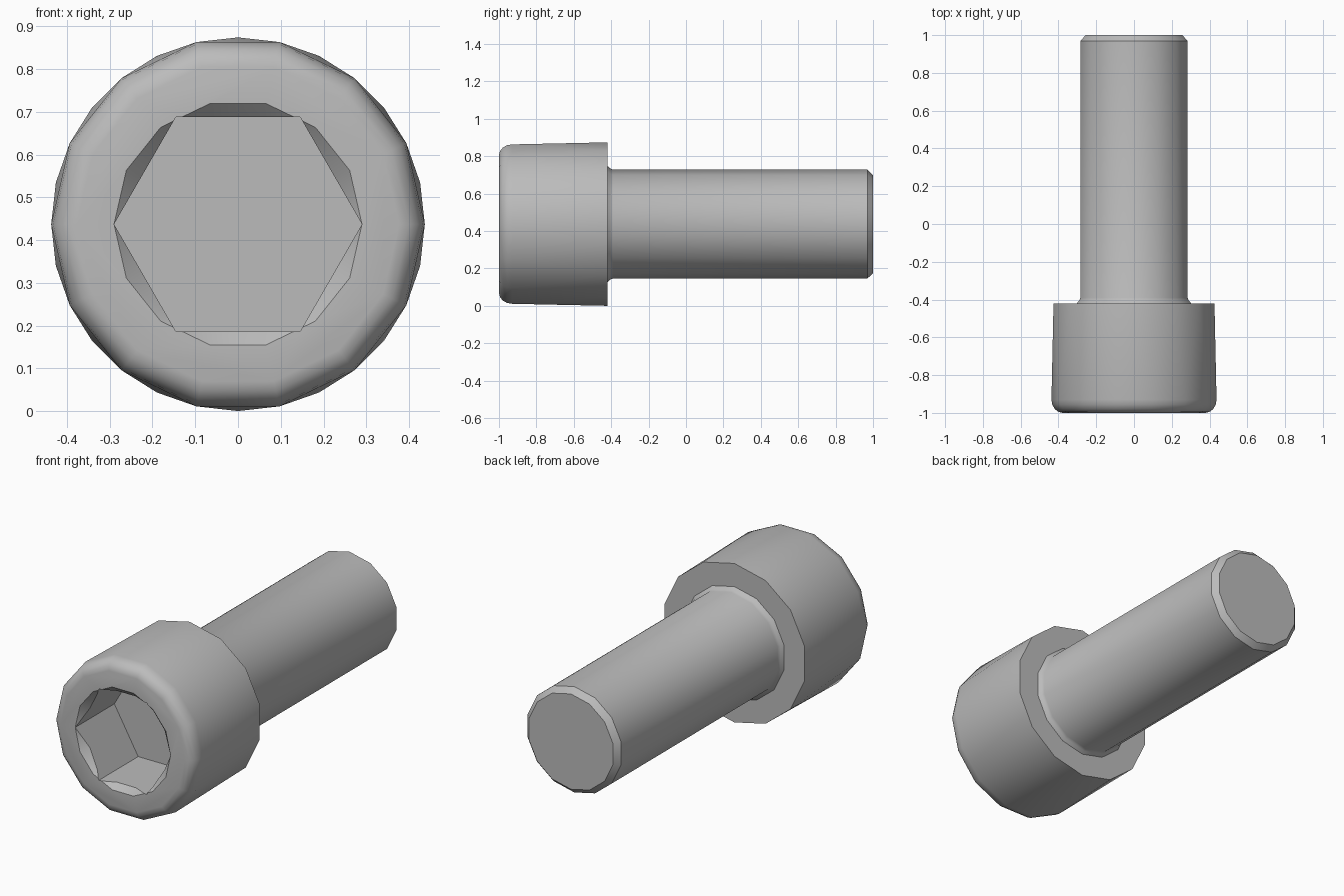
import bpy, bmesh, math

SIDES = 14
R = 0.437            # head radius, also the height of the axis
STEP = math.tau / SIDES

if "Cube" in bpy.data.objects:
    bpy.data.objects.remove(bpy.data.objects["Cube"])

steel = bpy.data.materials.new("grey steel")
steel.use_nodes = True
GREY = (0.5, 0.5, 0.5, 1)
steel.diffuse_color = GREY
steel.node_tree.nodes["Principled BSDF"].inputs["Base Color"].default_value = GREY


def turned(name, profile, sides=SIDES):
    """Solid turned about the y axis; profile is (y, radius, twist in half steps)."""
    bm = bmesh.new()
    step = math.tau / sides
    rings = []
    for y, r, twist in profile:
        angles = [math.pi / 2 + (k + twist / 2) * step for k in range(sides)]
        rings.append([bm.verts.new((r * math.cos(a), y, R + r * math.sin(a))) for a in angles])
    for (a, b), (p, q) in zip(zip(rings, rings[1:]), zip(profile, profile[1:])):
        for k in range(sides):
            n = (k + 1) % sides
            if p[2] == q[2]:
                bm.faces.new((a[k], a[n], b[n], b[k]))
            else:            # half-step twist: alternate triangles
                bm.faces.new((a[k], a[n], b[k]))
                bm.faces.new((a[n], b[n], b[k]))
    bm.faces.new(rings[0])
    bm.faces.new(rings[-1])
    bmesh.ops.recalc_face_normals(bm, faces=bm.faces)
    mesh = bpy.data.meshes.new(name)
    bm.to_mesh(mesh)
    bm.free()
    mesh.materials.append(steel)
    ob = bpy.data.objects.new(name, mesh)
    bpy.context.collection.objects.link(ob)
    return ob


def select(ob):
    bpy.ops.object.select_all(action='DESELECT')
    ob.select_set(True)
    bpy.context.view_layer.objects.active = ob


def cut(ob, cutter):
    cutter.hide_render = True
    mod = ob.modifiers.new("cut", 'BOOLEAN')
    mod.operation, mod.solver, mod.object = 'DIFFERENCE', 'EXACT', cutter
    select(ob)
    bpy.ops.object.modifier_apply(modifier=mod.name)
    bpy.data.objects.remove(cutter)


# Head: flat back, rounded front rim
ROUND_Y, ROUND_R = 0.07, 0.06
rim = []
for i in range(5):
    a = i * math.pi / 8
    rim.append((-1 + ROUND_Y * (1 - math.sin(a)), R - ROUND_R * (1 - math.cos(a)), 1))
head = turned("head", [(-0.42, R, 0)] + rim)

# Hexagonal socket with a countersunk mouth
HEX = 0.29
hexagon = turned("socket_cutter", [(-1.1, HEX, 1), (-0.66, HEX, 1)], 6)
mouth = turned("mouth_cutter", [(-1.02, HEX + 0.02, 1), (-0.94, HEX - 0.06, 1)])
cut(head, hexagon)
cut(head, mouth)

# Shank: small fillet under the head, chamfered tip
shank = turned("shank", [(-0.43, 0.315, 0), (-0.415, 0.307, 0), (-0.405, 0.297, 0),
                         (-0.39, 0.291, 0), (0.97, 0.291, 0), (1, 0.262, 0)])

for ob in (head, shank):
    select(ob)
    bpy.ops.object.shade_smooth_by_angle(angle=math.radians(32))
